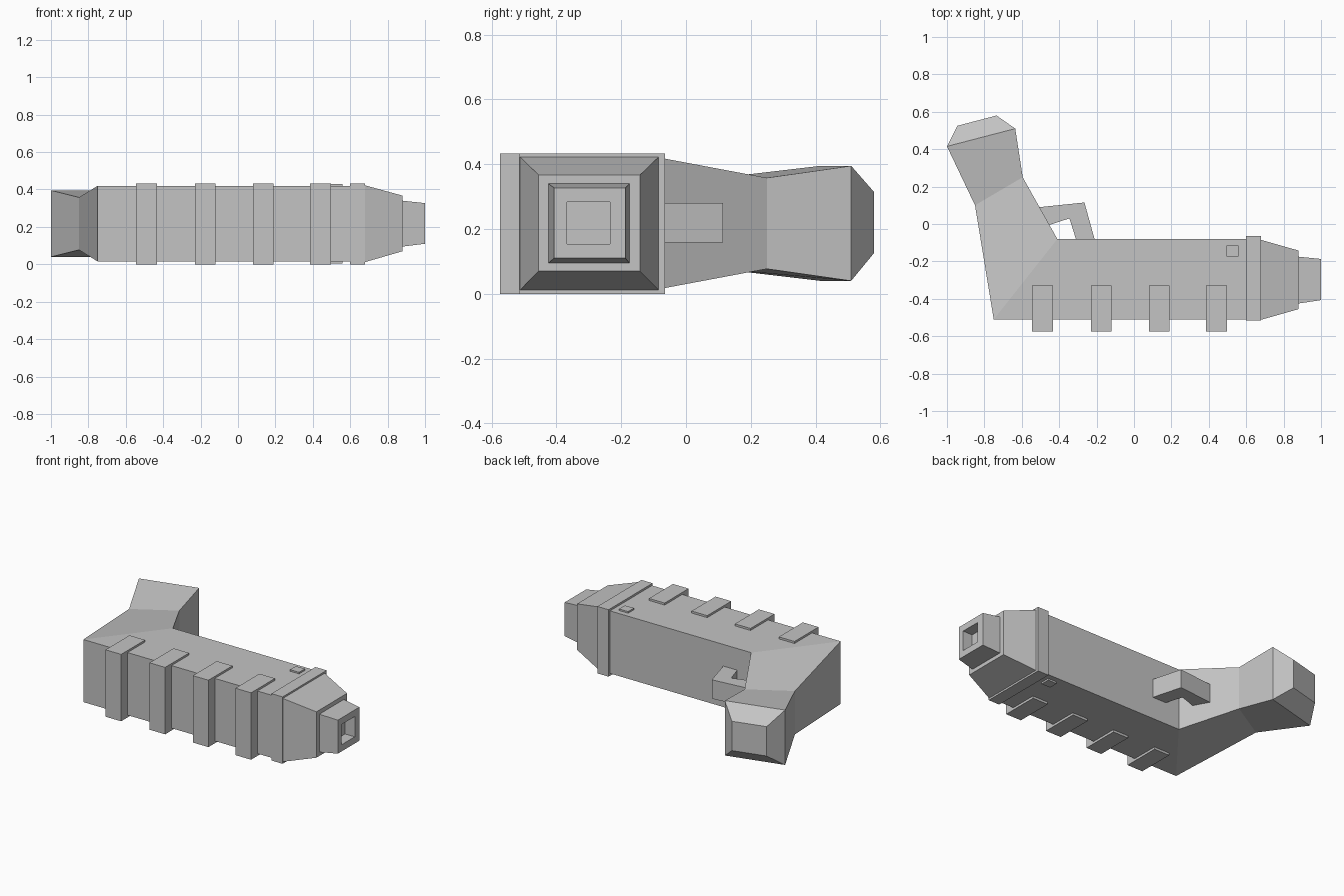
import bpy
import bmesh

if "Cube" in bpy.data.objects:
    bpy.data.objects.remove(bpy.data.objects["Cube"], do_unlink=True)

GREY = (0.55, 0.55, 0.55, 1)
grey = bpy.data.materials.new("plain grey")
grey.use_nodes = True
grey.diffuse_color = GREY
grey.node_tree.nodes["Principled BSDF"].inputs["Base Color"].default_value = GREY


def loft(name, rings):
    """Skin a list of equal-length point rings and cap both ends."""
    bm = bmesh.new()
    loops = [[bm.verts.new(p) for p in ring] for ring in rings]
    for a, b in zip(loops, loops[1:]):
        n = len(a)
        for i in range(n):
            j = (i + 1) % n
            bm.faces.new((a[i], a[j], b[j], b[i]))
    bm.faces.new(loops[0])
    bm.faces.new(loops[-1])
    bmesh.ops.recalc_face_normals(bm, faces=bm.faces)
    mesh = bpy.data.meshes.new(name)
    bm.to_mesh(mesh)
    bm.free()
    mesh.materials.append(grey)
    obj = bpy.data.objects.new(name, mesh)
    bpy.context.collection.objects.link(obj)
    return obj


def upright(p, q, z0, z1):
    """Four-point section standing over the plan line p-q."""
    return [(*p, z0), (*q, z0), (*q, z1), (*p, z1)]


def across(x, y0, y1, z0, z1):
    """Rectangular section facing along x."""
    return upright((x, y0), (x, y1), z0, z1)


def box(name, x0, x1, *section):
    return loft(name, [across(x0, *section), across(x1, *section)])


# Body and angled grip, one continuous skin with a mitred corner
loft("body_and_grip", [
    upright((0.62, -0.51), (0.62, -0.08), 0.015, 0.42),
    upright((-0.75, -0.51), (-0.41, -0.08), 0.015, 0.42),
    upright((-0.85, 0.10), (-0.595, 0.25), 0.077, 0.358),
    upright((-1.0, 0.415), (-0.635, 0.51), 0.04, 0.395),
    upright((-0.945, 0.525), (-0.735, 0.58), 0.125, 0.315),
])

# Collar, tapered nose and hollow tip
box("collar", 0.60, 0.68, -0.515, -0.065, 0.0, 0.433)
loft("nose", [
    across(0.67, -0.512, -0.085, 0.012, 0.422),
    across(0.68, -0.512, -0.085, 0.012, 0.422),
    across(0.88, -0.455, -0.142, 0.07, 0.367),
])
loft("tip", [
    across(0.87, -0.425, -0.175, 0.095, 0.34),
    across(0.88, -0.425, -0.175, 0.095, 0.34),
    across(1.0, -0.407, -0.187, 0.11, 0.327),
    across(1.0, -0.368, -0.234, 0.153, 0.284),
    across(0.93, -0.368, -0.234, 0.153, 0.284),
])

# Ribs wrapped around the front edge
for i, x in enumerate((-0.49, -0.175, 0.135, 0.44)):
    box(f"rib_{i + 1}", x - 0.056, x + 0.056, -0.575, -0.33, 0.0, 0.433)

# Small button showing on both broad sides
box("button", 0.495, 0.56, -0.175, -0.115, 0.004, 0.43)

# Hooked lever between body and grip
lever = [(-0.525, 0.088), (-0.265, 0.115), (-0.207, -0.095),
         (-0.306, -0.095), (-0.345, 0.03), (-0.475, -0.012)]
loft("lever", [[(x, y, z) for x, y in lever] for z in (0.158, 0.28)])
